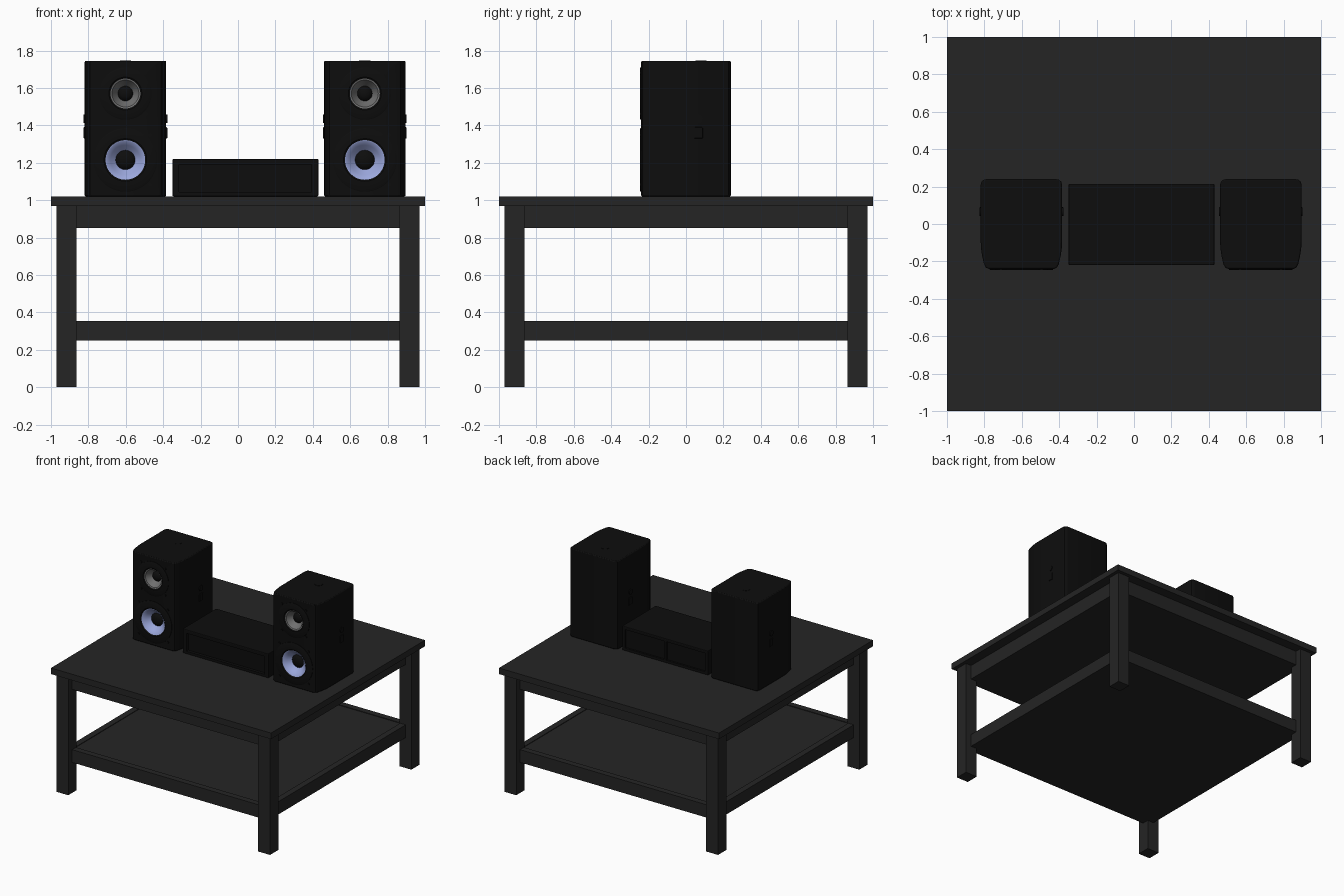
import bpy, bmesh, math
from mathutils import Vector, Matrix

if "Cube" in bpy.data.objects:
    bpy.data.objects.remove(bpy.data.objects["Cube"])


def material(name, rgb):
    m = bpy.data.materials.new(name)
    m.diffuse_color = (*rgb, 1)
    m.use_nodes = True
    m.node_tree.nodes["Principled BSDF"].inputs["Base Color"].default_value = m.diffuse_color
    return m


WOOD = material("dark_wood", (0.018, 0.018, 0.018))
BLACK = material("black", (0.004, 0.004, 0.004))
GREY = material("grey_cone", (0.16, 0.16, 0.16))
BLUE = material("blue_cone", (0.33, 0.39, 0.72))


def finish(name, bm, mat):
    bmesh.ops.recalc_face_normals(bm, faces=bm.faces)
    me = bpy.data.meshes.new(name)
    bm.to_mesh(me)
    bm.free()
    ob = bpy.data.objects.new(name, me)
    bpy.context.collection.objects.link(ob)
    if mat:
        me.materials.append(mat)
    return ob


def box(name, lo, hi, mat=WOOD, bevel=0):
    lo, hi = Vector(lo), Vector(hi)
    bm = bmesh.new()
    bmesh.ops.create_cube(bm, size=1)
    bmesh.ops.scale(bm, vec=hi - lo, verts=bm.verts)
    bmesh.ops.translate(bm, vec=(lo + hi) / 2, verts=bm.verts)
    ob = finish(name, bm, mat)
    if bevel:
        b = ob.modifiers.new("bevel", 'BEVEL')
        b.width, b.segments = bevel, 2
    return ob


def cylinder(name, centre, r, depth, axis, mat=BLACK, seg=32):
    bm = bmesh.new()
    rot = Vector((0, 0, 1)).rotation_difference(Vector(axis)).to_matrix().to_4x4()
    bmesh.ops.create_cone(bm, cap_ends=True, segments=seg, radius1=r, radius2=r,
                          depth=depth, matrix=Matrix.Translation(centre) @ rot)
    return finish(name, bm, mat)


def smooth(ob):
    bpy.ops.object.select_all(action='DESELECT')
    ob.select_set(True)
    bpy.context.view_layer.objects.active = ob
    bpy.ops.object.shade_smooth_by_angle(angle=math.radians(35))


def cut(ob, cutter):
    cutter.hide_render = True
    cutter.hide_viewport = True
    m = ob.modifiers.new("cut", 'BOOLEAN')
    m.object, m.solver = cutter, 'EXACT'


def lathe(name, profile, x, z, mat):
    # profile of (radius, y) revolved around a front-to-back axis
    bm = bmesh.new()
    vs = [bm.verts.new((x + r, y, z)) for r, y in profile]
    es = [bm.edges.new(p) for p in zip(vs, vs[1:])]
    bmesh.ops.spin(bm, geom=vs + es, cent=(x, 0, z), axis=(0, 1, 0),
                   angle=2 * math.pi, steps=48)
    bmesh.ops.remove_doubles(bm, verts=bm.verts, dist=1e-4)
    ob = finish(name, bm, mat)
    smooth(ob)


# Table: top, legs, apron block
box("table_top", (-1, -1, 0.97), (1, 1, 1.02))
for sx in (-1, 1):
    for sy in (-1, 1):
        cx, cy = 0.917 * sx, 0.917 * sy
        box("leg", (cx - .054, cy - .054, 0), (cx + .054, cy + .054, 0.97))
box("apron", (-.92, -.92, 0.85), (.92, .92, 0.97))

# Lower shelf: rails around a board flush with their underside
for s in (-1, 1):
    a, b = sorted((.92 * s, .87 * s))
    box("shelf_rail_long", (-.87, a, 0.25), (.87, b, 0.355))
    box("shelf_rail_side", (a, -.87, 0.25), (b, .87, 0.355))
box("shelf_board", (-.87, -.87, 0.25), (.87, .87, 0.35))


def speaker(x):
    # Cabinet: plan outline with curved front sides
    half = [(.175, -.24), (.19, -.233), (.2, -.215), (.21, -.17), (.216, -.13),
            (.218, -.09), (.218, .21), (.213, .227), (.2, .237), (.185, .24)]
    outline = half + [(-px, py) for px, py in reversed(half)]
    bm = bmesh.new()
    f = bm.faces.new([bm.verts.new((x + px, py, 1.02)) for px, py in outline])
    ext = bmesh.ops.extrude_face_region(bm, geom=[f])['geom']
    bmesh.ops.translate(bm, vec=(0, 0, .725),
                        verts=[v for v in ext if isinstance(v, bmesh.types.BMVert)])
    body = finish("speaker_cabinet", bm, BLACK)
    smooth(body)
    bev = body.modifiers.new("bevel", 'BEVEL')
    bev.width, bev.segments, bev.angle_limit = .007, 2, math.radians(60)
    # Drivers: flange, coloured cone and black dome set into a hole
    for name, z, R, r, core, mat in (("tweeter", 1.57, .14, .08, .04, GREY),
                                     ("woofer", 1.215, .17, .106, .052, BLUE)):
        cut(body, cylinder(name + "_cutter", (x, -.22, z), r + .004, .1, (0, 1, 0), seg=48))
        lathe(name + "_flange", [(R, -.238), (R, -.244), (R - .006, -.247),
                                 (r + .008, -.247), (r, -.241)], x, z, BLACK)
        lathe(name + "_cone", [(r, -.241), (r - .008, -.238), (r * .75, -.218),
                               (core, -.19)], x, z, mat)
        lathe(name + "_dome", [(core, -.19), (core * .85, -.2), (core * .5, -.208),
                               (0, -.212)], x, z, BLACK)
        d = R * .78
        for sx in (-1, 1):
            for sz in (-1, 1):
                cylinder(name + "_screw", (x + sx * d, -.242, z + sz * d), .009, .01,
                         (0, 1, 0), seg=12)
    # Mounting points on both sides and the top
    for s in (-1, 1):
        cylinder("side_socket", (x + s * .218, .065, 1.435), .022, .012, (1, 0, 0))
        box("side_plate", (x + s * .218 - .006, .045, 1.33),
            (x + s * .218 + .006, .09, 1.39), BLACK, .004)
    cylinder("top_socket", (x, .08, 1.745), .03, .004, (0, 0, 1))


speaker(-.602)
speaker(.678)

# Amplifier between the speakers, with recessed front and back panels
amp = box("amplifier_case", (-.35, -.22, 1.02), (.43, .215, 1.22), BLACK, .006)
cut(amp, box("front_recess_cutter", (-.315, -.3, 1.043), (.393, -.195, 1.19), BLACK))
for a, b in ((-.325, .03), (.05, .405)):
    cut(amp, box("back_recess_cutter", (a, .2, 1.043), (b, .3, 1.195), BLACK))
